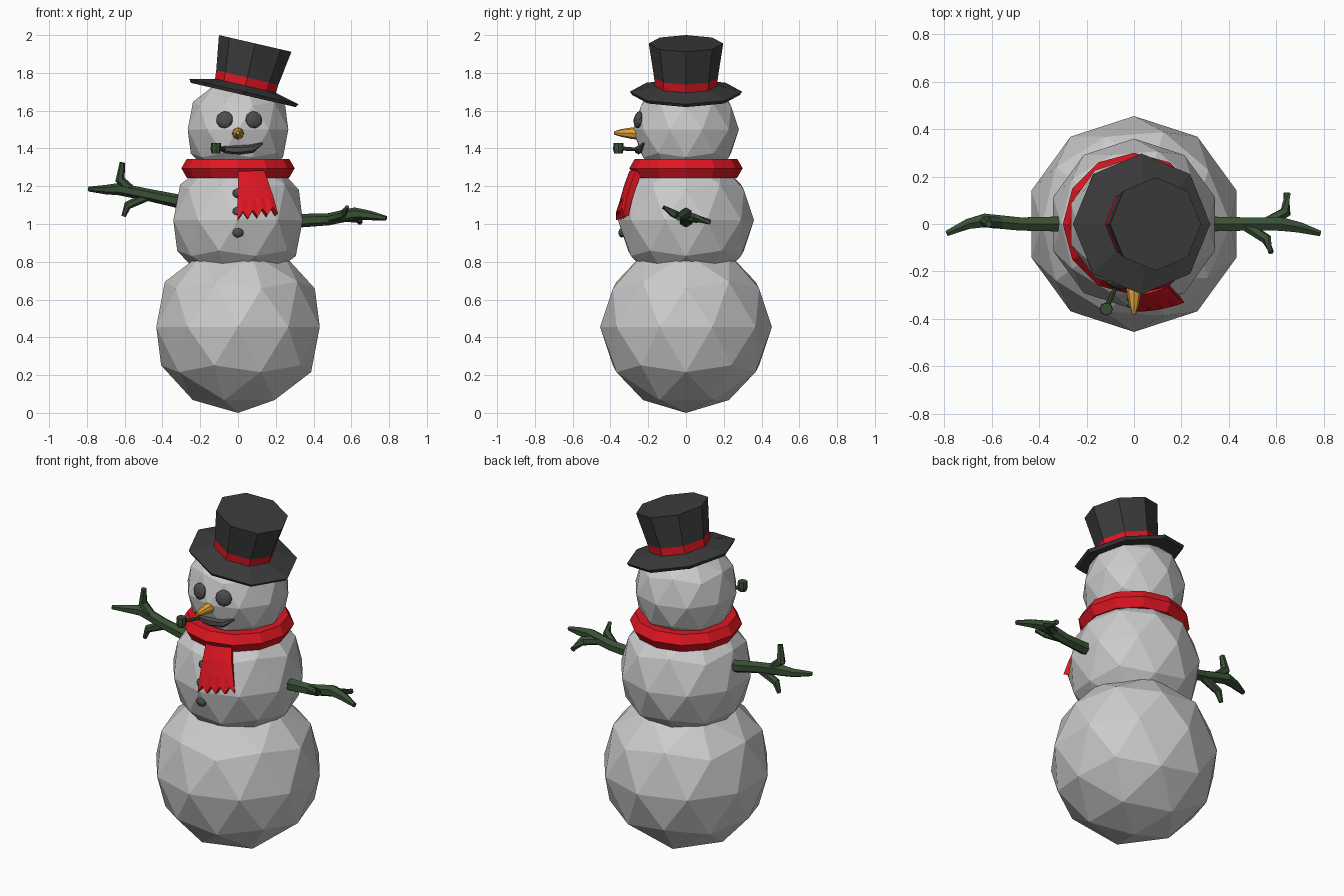
import bpy, bmesh, math
from mathutils import Vector, Matrix

if "Cube" in bpy.data.objects:
    bpy.data.objects.remove(bpy.data.objects["Cube"])


def material(name, rgb):
    m = bpy.data.materials.new(name)
    m.diffuse_color = (*rgb, 1)
    m.use_nodes = True
    m.node_tree.nodes["Principled BSDF"].inputs["Base Color"].default_value = m.diffuse_color
    return m


DARK = material("charcoal", (0.045, 0.045, 0.045))
COAL = material("coal", (0.075, 0.075, 0.08))
RED = material("red_wool", (0.75, 0.008, 0.016))
GREEN = material("green_wood", (0.04, 0.08, 0.035))
ORANGE = material("carrot", (0.8, 0.38, 0.04))


def finish(bm, name, *mats):
    bmesh.ops.recalc_face_normals(bm, faces=bm.faces)
    me = bpy.data.meshes.new(name)
    bm.to_mesh(me)
    bm.free()
    ob = bpy.data.objects.new(name, me)
    for m in mats:
        me.materials.append(m)
    bpy.context.collection.objects.link(ob)
    return ob


def ball(name, loc, scale, mat=None, sub=2, tilt=(0, 0, 0)):
    bpy.ops.mesh.primitive_ico_sphere_add(subdivisions=sub, radius=1, location=loc, rotation=tilt)
    ob = bpy.context.object
    ob.name, ob.scale = name, scale
    if mat:
        ob.data.materials.append(mat)
    return ob


def skin(bm, rings):
    """Bridge successive vertex rings and cap both ends."""
    faces = []
    for a, b in zip(rings, rings[1:]):
        n = len(a)
        faces.append([bm.faces.new((a[i], a[(i + 1) % n], b[(i + 1) % n], b[i])) for i in range(n)])
    bm.faces.new(rings[0][::-1])
    bm.faces.new(rings[-1])
    return faces


def tube(bm, path, sides=6, squash=1.0):
    """Tapered tube through (x, y, z, radius) points."""
    pts = [Vector(p[:3]) for p in path]
    rings = []
    for i, p in enumerate(path):
        d = (pts[min(i + 1, len(pts) - 1)] - pts[max(i - 1, 0)]).normalized()
        ref = Vector((0, 1, 0)) if abs(d.y) < 0.8 else Vector((0, 0, 1))
        u = d.cross(ref).normalized()
        v = d.cross(u)
        ring = []
        for k in range(sides):
            a = math.tau * k / sides
            ring.append(bm.verts.new(pts[i] + p[3] * (u * math.cos(a) + v * math.sin(a) * squash)))
        rings.append(ring)
    skin(bm, rings)


def tubes(name, paths, mat, **kw):
    bm = bmesh.new()
    for p in paths:
        tube(bm, p, **kw)
    return finish(bm, name, mat)


# Snow body
for name, z, r in (("lower_body", 0.455, 0.455), ("upper_body", 1.02, 0.36), ("head", 1.5, 0.28)):
    ball(name, (0, 0, z), (r, r, r))

# Hat: eight-sided lathe profile, leaning sideways
bm = bmesh.new()
profile = [(0.285, 0), (0.297, 0.018), (0.165, 0.05), (0.169, 0.095), (0.197, 0.28)]
rings = [[bm.verts.new((r * math.cos(k * math.pi / 4), r * math.sin(k * math.pi / 4), z))
          for k in range(8)] for r, z in profile]
for f in skin(bm, rings)[2]:
    f.material_index = 1
hat = finish(bm, "top_hat", DARK, RED)
hat.matrix_world = Matrix.Translation((0.028, 0, 1.683)) @ Matrix.Rotation(math.radians(13), 4, 'Y')

# Scarf ring
bpy.ops.mesh.primitive_torus_add(major_segments=12, minor_segments=6, major_radius=0.242,
                                 minor_radius=0.058, location=(0, 0, 1.295))
bpy.context.object.name = "scarf_ring"
bpy.context.object.data.materials.append(RED)

# Scarf tail with a ragged hem
bm = bmesh.new()
cols, rows = 8, 3
grid = []
for j in range(rows + 1):
    t = j / rows
    row = []
    for i in range(cols + 1):
        s = i / cols
        z = 1.275 - 0.235 * t + 0.03 * s * t
        if j == rows:
            z += 0.018 if i % 2 else -0.022
        x = s * (0.135 + 0.068 * t)
        y = -0.283 - 0.07 * t ** 0.8 + 0.035 * s * s
        row.append(bm.verts.new((x, y, z)))
    grid.append(row)
for j in range(rows):
    for i in range(cols):
        bm.faces.new((grid[j][i], grid[j + 1][i], grid[j + 1][i + 1], grid[j][i + 1]))
tail = finish(bm, "scarf_tail", RED)
mod = tail.modifiers.new("thickness", 'SOLIDIFY')
mod.thickness, mod.offset = 0.035, 0

# Eyes and buttons
for side, x in (("right", -0.071), ("left", 0.084)):
    ball("eye_" + side, (x, -0.252, 1.552), (0.046, 0.022, 0.046), COAL,
         tilt=(math.radians(-10), 0, math.radians(17 if x > 0 else -15)))
for i, (y, z) in enumerate(((-0.318, 1.163), (-0.34, 1.066), (-0.34, 0.954))):
    ball(f"button_{i + 1}", (0, y, z), (0.03, 0.018, 0.026), COAL)

# Nose, mouth and pipe
tubes("nose", [[(0, -0.24, 1.478, 0.033), (0, -0.29, 1.481, 0.03),
                (0, -0.345, 1.482, 0.02), (0, -0.382, 1.482, 0.008)]], ORANGE, sides=8)
tubes("mouth", [[(-0.115, -0.225, 1.405, 0.008), (-0.065, -0.245, 1.394, 0.02),
                 (0.005, -0.252, 1.392, 0.024), (0.075, -0.245, 1.399, 0.022),
                 (0.13, -0.222, 1.428, 0.006)]], COAL, squash=0.9)
tubes("pipe", [[(-0.065, -0.235, 1.393, 0.009), (-0.112, -0.345, 1.4, 0.011)],
               [(-0.117, -0.358, 1.374, 0.023), (-0.117, -0.358, 1.395, 0.028),
                (-0.117, -0.358, 1.428, 0.026)]], GREEN, sides=8)

# Branch arms: main limb plus two twigs each
tubes("arm_right", [
    [(-0.28, 0, 1.113, 0.037), (-0.48, 0, 1.155, 0.032), (-0.63, 0.015, 1.185, 0.033),
     (-0.7, 0.0, 1.182, 0.025), (-0.79, -0.04, 1.185, 0.013)],
    [(-0.55, 0.005, 1.165, 0.026), (-0.625, 0.01, 1.235, 0.026), (-0.612, 0, 1.325, 0.015)],
    [(-0.47, 0, 1.15, 0.024), (-0.585, 0, 1.098, 0.022), (-0.606, 0.0, 1.04, 0.012)]], GREEN)
tubes("arm_left", [
    [(0.28, 0, 1.015, 0.037), (0.48, 0, 1.025, 0.032), (0.62, 0, 1.055, 0.033),
     (0.7, -0.015, 1.045, 0.025), (0.785, -0.04, 1.03, 0.013)],
    [(0.55, 0, 1.04, 0.026), (0.64, 0.05, 1.03, 0.025), (0.645, 0.13, 1.01, 0.015)],
    [(0.46, 0, 1.025, 0.024), (0.56, -0.065, 1.055, 0.022), (0.578, -0.12, 1.09, 0.012)]], GREEN)
